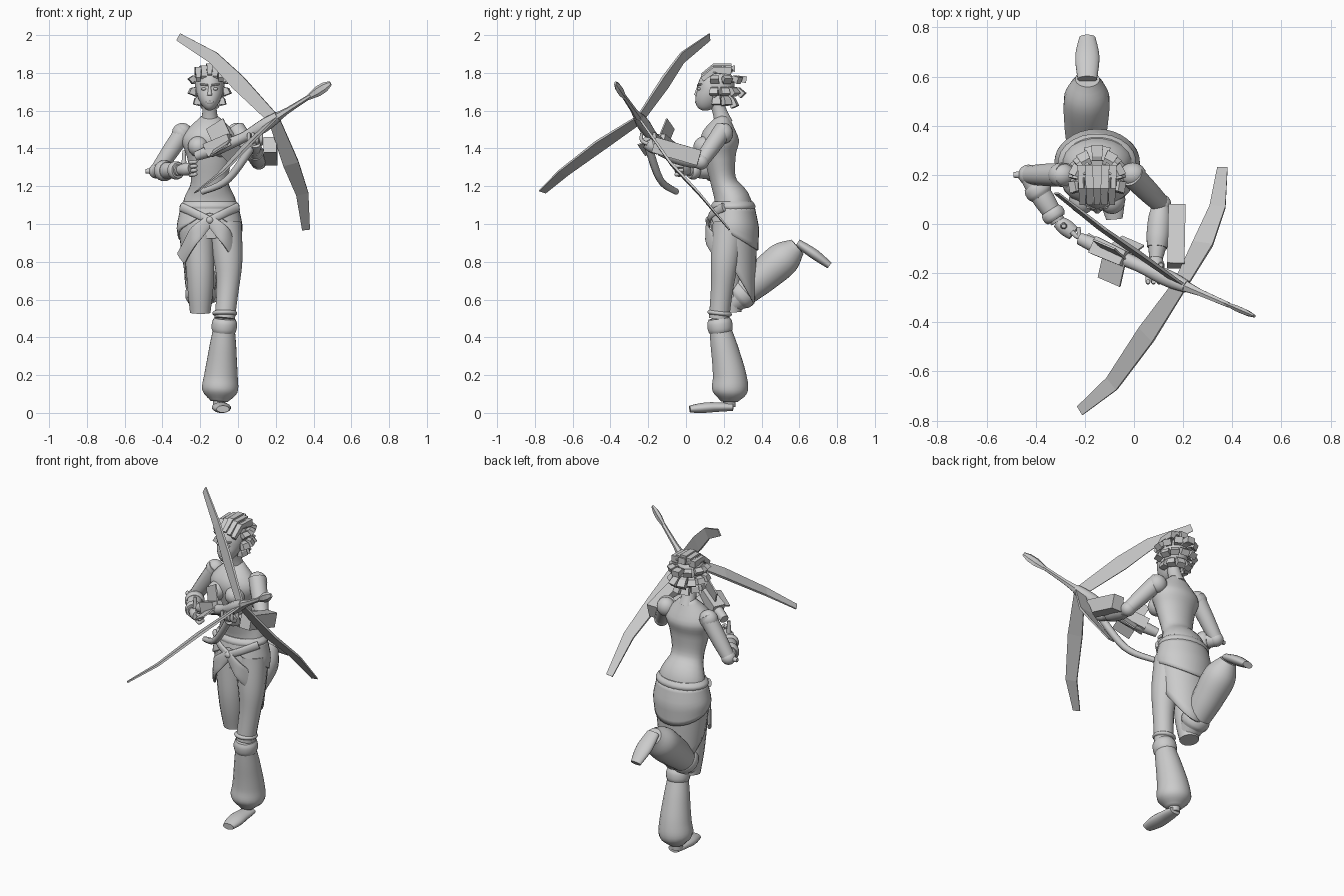
import bpy
import bmesh
import math
from mathutils import Vector, Matrix

default_cube = bpy.data.objects.get("Cube")
if default_cube:
    bpy.data.objects.remove(default_cube)

SHADE = (.6, .6, .6, 1)
UP, FORWARD, ACROSS = Vector((0, 0, 1)), Vector((0, -1, 0)), Vector((1, 0, 0))
MID = -.15  # body centre line

grey = bpy.data.materials.new("plain grey")
grey.use_nodes = True
grey.diffuse_color = SHADE
grey.node_tree.nodes["Principled BSDF"].inputs["Base Color"].default_value = SHADE


def finish(name, bm, smooth=True):
    """Turn a bmesh into a named, shaded object."""
    bmesh.ops.recalc_face_normals(bm, faces=bm.faces)
    mesh = bpy.data.meshes.new(name)
    bm.to_mesh(mesh)
    bm.free()
    obj = bpy.data.objects.new(name, mesh)
    bpy.context.collection.objects.link(obj)
    mesh.materials.append(grey)
    if smooth:
        bpy.ops.object.select_all(action="DESELECT")
        obj.select_set(True)
        bpy.context.view_layer.objects.active = obj
        bpy.ops.object.shade_smooth_by_angle(angle=math.radians(50))
    return obj


def sample(keys, t):
    """Smooth value at t along evenly spaced keys, either numbers or vectors."""
    last = len(keys) - 1
    i = min(int(t * last), last - 1)
    f = t * last - i
    before, start, end, after = keys[max(i - 1, 0)], keys[i], keys[i + 1], keys[min(i + 2, last)]
    slope_in, slope_out = (end - before) / 2, (after - start) / 2
    ease = f * f * (3 - 2 * f)
    return start + (end - start) * ease + slope_in * f * (1 - f) ** 2 - slope_out * f * f * (1 - f)


def sweep(name, path, radii, flat=1, sides=16, ref=UP, smooth=True):
    """Sweep a round or boxy section along a path; flat scales it along ref."""
    path = [Vector(p) for p in path]
    steps = 4 * max(len(path), len(radii)) if smooth else len(path) - 1
    points = [sample(path, i / steps) for i in range(steps + 1)]
    corner = math.sqrt(2) if sides == 4 else 1
    bm = bmesh.new()
    rings = []
    for i, point in enumerate(points):
        tangent = (points[min(i + 1, steps)] - points[max(i - 1, 0)]).normalized()
        u = tangent.cross(ref).normalized()
        v = u.cross(tangent) * flat
        radius = sample(radii, i / steps) * corner
        angles = [math.tau * (j + .5) / sides for j in range(sides)]
        rings.append([bm.verts.new(point + radius * (u * math.cos(a) + v * math.sin(a))) for a in angles])
    for ring, following in zip(rings, rings[1:]):
        for j in range(sides):
            bm.faces.new((ring[j], ring[j - 1], following[j - 1], following[j]))
    bm.faces.new(rings[0])
    bm.faces.new(rings[-1])
    return finish(name, bm, smooth)


def ball(name, centre, size, segments=16):
    bm = bmesh.new()
    place = Matrix.Translation(centre) @ Matrix.Diagonal((*size, 1))
    bmesh.ops.create_uvsphere(bm, u_segments=segments, v_segments=segments, radius=1, matrix=place)
    return finish(name, bm)


def cuff(name, start, end, begin, finish_at, radius, ref=UP):
    """Padded band around part of a limb, given as fractions of its length."""
    path = [start.lerp(end, begin), start.lerp(end, finish_at)]
    sweep(name, path, [radius * .85, radius, radius, radius * .85], ref=ref)


def hand(side, wrist, reach, across, curl):
    """Palm, four curled fingers and a thumb."""
    sweep(side + "_palm", [wrist, wrist + reach * .08], [.026, .034, .03], ref=across)
    for i in range(4):
        base = wrist + reach * .07 + across * (i - 1.5) * .022
        knuckle = base + reach * .035
        sweep(side + "_finger", [base, knuckle, knuckle + curl * .04], [.011, .009], sides=8, ref=across)
    thumb = wrist + reach * .03 + across * .02
    sweep(side + "_thumb", [thumb, thumb + UP * .08], [.015, .009], sides=8, ref=FORWARD)


# Torso, neck and chest
sweep("torso", [(MID, .25, .92), (MID, .25, 1.1), (MID, .2, 1.22), (MID, .18, 1.35), (MID, .18, 1.46), (MID, .2, 1.57)],
      [.14, .145, .1, .12, .145, .045], flat=.7, sides=20, ref=FORWARD)
sweep("neck", [(MID, .2, 1.53), (MID, .15, 1.68)], [.05, .038, .038], ref=FORWARD)
for side in (-1, 1):
    ball("breast", (MID + side * .06, .1, 1.41), (.055, .06, .055))
    ball("shoulder", (MID + side * .145, .2, 1.48), (.055, .05, .055))

# Head narrowing forward to the chin, with its features
skull = Vector((MID, .145, 1.71))
head = ball("head", skull, (.073, .085, .11), 24)
for vertex in head.data.vertices:
    drop = max(0, skull.z - vertex.co.z)
    vertex.co.x = MID + (vertex.co.x - MID) * (1 - 2 * drop)
    vertex.co.y -= drop * .4
sweep("nose", [(MID, .065, 1.73), (MID, .055, 1.68)], [.006, .014], sides=8, ref=FORWARD)
ball("lips", (MID, .062, 1.645), (.024, .014, .01), 10)
for side in (-1, 1):
    ball("eye", (MID + side * .03, .07, 1.715), (.016, .01, .008), 10)
    sweep("brow", [(MID + side * .01, .062, 1.735), (MID + side * .05, .08, 1.74)], [.006, .005], sides=6)
    ball("ear", (MID + side * .07, .15, 1.7), (.01, .02, .03), 10)

# Hair: scalp cap, swept-back braids and tiers of chunky locks
crown = Vector((MID, .17, 1.735))
ball("hair_cap", crown, (.079, .088, .09))
for i in range(-2, 3):
    aside = ACROSS * i * .03 - UP * abs(i) * .01
    path = [crown + aside - FORWARD * back + UP * rise for back, rise in ((-.085, .05), (-.02, .1), (.07, .095))]
    sweep("braid", path, [.012, .016, .02], sides=4, smooth=False)
for lift, count, length in ((50, 5, 1.55), (18, 7, 1.75), (-14, 8, 1.65), (-45, 6, 1.6)):
    for i in range(count):
        turn = math.radians(230 * ((i + .5) / count - .5))
        tilt = math.radians(lift)
        out = Vector((math.sin(turn) * math.cos(tilt) * .075, math.cos(turn) * math.cos(tilt) * .09, math.sin(tilt) * .09))
        far = length - abs(math.sin(turn)) * .3
        path = [crown + out * .8, crown + out * 1.25, crown + out * far - UP * .02]
        sweep("lock", path, [.014, .021, .024], flat=.75, sides=4, smooth=False)

# Standing leg with knee band, cuff, baggy trouser and foot
left_hip, left_knee, left_ankle = Vector((-.07, .23, 1)), Vector((-.07, .175, .5)), Vector((-.1, .23, .06))
sweep("left_thigh", [left_hip, (-.05, .2, .75), left_knee], [.09, .08, .06, .055], ref=FORWARD)
cuff("knee_band", left_hip, left_knee, .92, .97, .065, FORWARD)
cuff("left_cuff", left_knee, left_ankle, 0, .18, .067, FORWARD)
sweep("left_trouser", [left_knee.lerp(left_ankle, .15), (-.09, .23, .2), left_ankle],
      [.06, .075, .09, .095, .045], ref=FORWARD)
sweep("left_ankle", [left_ankle + UP * .04, left_ankle - UP * .03], [.036, .032], ref=FORWARD)
sweep("left_foot", [(-.09, .25, .03), (-.09, .14, .03), (-.08, .02, .02)], [.035, .045, .05, .034], flat=.55)

# Bent leg, kicked up behind
right_hip, right_knee, right_ankle = Vector((-.215, .23, 1)), Vector((-.2, .24, .58)), Vector((-.19, .59, .88))
sweep("right_thigh", [right_hip, (-.2, .22, .75), right_knee - UP * .05], [.09, .08, .07, .055], ref=FORWARD)
sweep("right_trouser", [right_knee, right_ankle], [.06, .075, .09, .092, .05])
cuff("right_cuff", right_knee, right_ankle, .08, .24, .08)
sweep("right_foot", [right_ankle + UP * .02, (-.19, .68, .84), (-.19, .76, .78)], [.04, .05, .033],
      flat=.55, ref=UP - FORWARD)


def wrap(name, top, depth, grow):
    """Open sheet around the hips whose hem falls from front to back."""
    bm = bmesh.new()
    grid = []
    columns, rows = 32, 8
    for i in range(columns):
        angle = math.tau * i / columns
        across, back = math.sin(angle), -math.cos(angle)
        hem = .75 - back * .17 + max(0, -back) ** 8 * .1
        line = []
        for j in range(rows + 1):
            z = top + (hem - top) * depth * j / rows
            flare = min(1, (1.12 - z) * 7) * .03
            fall = max(0, 1 - z)
            wide, deep = .14 + grow + flare - fall * .14, .1 + grow + flare - fall * .07
            line.append(bm.verts.new((MID + wide * across, .25 + fall * .03 + deep * back, z)))
        grid.append(line)
    for i in range(columns):
        a, b = grid[i - 1], grid[i]
        for j in range(rows):
            bm.faces.new((a[j], a[j + 1], b[j + 1], b[j]))
    thickness = finish(name, bm).modifiers.new("thickness", "SOLIDIFY")
    thickness.thickness = .008


# Layered sash, belt and front knot
wrap("skirt", 1.11, 1, 0)
wrap("sash_layer", 1.09, .45, .008)
sweep("belt", [(MID, .25, 1.07), (MID, .25, 1.12)], [.15, .16, .14], flat=.74, sides=24, ref=FORWARD)
knot = Vector((MID, .12, 1.02))
ball("knot", knot, (.022, .018, .02), 10)
for side in (-1, 1):
    hip = Vector((MID + side * .15, .2, 1.09))
    sweep("sash_fold", [hip, knot.lerp(hip, .5) + FORWARD * .02, knot], [.012, .01], flat=2)
    sweep("front_flap", [knot, knot + Vector((side * .08, 0, -.08)), hip - UP * .27], [.008, .012, .012], flat=3.5)

# Right arm, folded in front of the body
right_shoulder, right_elbow, right_wrist = Vector((-.28, .2, 1.5)), Vector((-.43, .2, 1.28)), Vector((-.31, .01, 1.285))
sweep("right_upper_arm", [right_shoulder, right_elbow], [.05, .046, .038])
ball("right_elbow", right_elbow, (.042, .042, .04))
sweep("right_forearm", [right_elbow, right_wrist], [.038, .045, .03])
cuff("right_bracer", right_elbow, right_wrist, .2, .45, .055)
cuff("right_wrist_cuff", right_elbow, right_wrist, .75, .95, .048)
sweep("elbow_strap", [right_elbow, right_elbow - ACROSS * .06], [.022, .012], sides=8)
hand("right", right_wrist, Vector((.8, -.6, .1)), UP, -FORWARD)

# Left arm, holding the weapon forward
left_shoulder, left_elbow, left_wrist = Vector((-.01, .2, 1.5)), Vector((.11, .08, 1.33)), Vector((.09, -.14, 1.39))
sweep("left_upper_arm", [left_shoulder, left_elbow], [.05, .046, .038])
ball("left_elbow", left_elbow, (.042, .042, .042))
sweep("left_forearm", [left_elbow, left_wrist], [.038, .045, .028])
cuff("left_bracer", left_elbow, left_wrist, .1, .8, .048)
hand("left", left_wrist, Vector((0, -.9, .5)), ACROSS, UP)
sweep("bolt_case", [(.175, .07, 1.35), (.17, -.17, 1.42)], [.035, .035], flat=1.2, sides=4, smooth=False)

# Crossbow: hub, stock, handle and front rod with a leaf tip
hub, muzzle, butt = Vector((.19, -.245, 1.555)), Vector((.49, -.375, 1.745)), Vector((-.22, -.06, 1.36))
axis = (muzzle - hub).normalized()
sweep("stock", [butt, butt.lerp(hub, .6) - UP * .02, hub + axis * .03], [.026, .034, .028, .036, .026], sides=10)
sweep("stock_block", [butt.lerp(hub, .15), butt.lerp(hub, .45)], [.037, .032], sides=4, smooth=False)
sweep("front_rod", [hub, hub.lerp(muzzle, .25), hub.lerp(muzzle, .65)], [.028, .016, .012], sides=6, smooth=False)
sweep("leaf_tip", [hub.lerp(muzzle, t) for t in (.6, .78, .9, 1)], [.007, .014, .013, .006],
      flat=2, sides=6, smooth=False)
sweep("handle", [(.1, -.21, 1.45), (-.05, -.14, 1.24), (-.19, -.05, 1.17)], [.022, .02, .016], sides=8)

# Three bowed limbs, each with a matching fin at the rear of the stock
fin_root = butt.lerp(hub, .35)
limbs = {
    "low_front_limb": ((.05, -.45, 1.42), (-.09, -.65, 1.27), (-.22, -.76, 1.17)),
    "low_back_limb": ((.28, -.08, 1.32), (.34, .07, 1.16), (.36, .23, .97)),
    "upper_limb": ((0, -.11, 1.75), (-.13, -.02, 1.88), (-.315, .125, 1.99)),
}
for name, path in limbs.items():
    sweep(name, [hub, *path], [.005, .007, .0055, .0035], flat=6, sides=4, ref=axis, smooth=False)
    radial = Vector(path[0]) - hub
    radial = (radial - axis * radial.dot(axis)).normalized()
    sweep("stock_fin", [fin_root, fin_root + radial * .12], [.004, .004], flat=14, sides=4, ref=axis, smooth=False)
